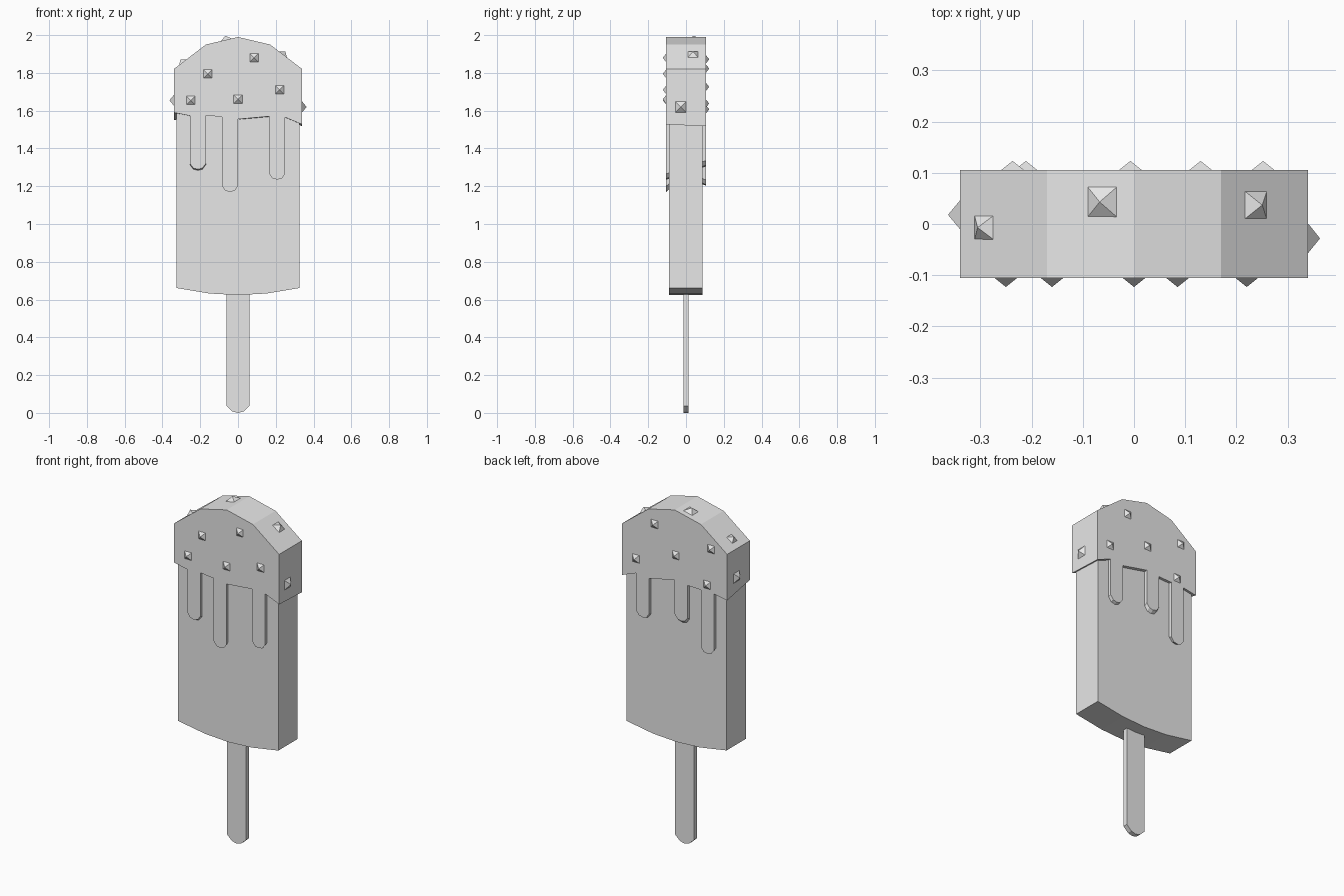
import bpy, bmesh
from mathutils import Vector, Matrix

cube = bpy.data.objects.get("Cube")
if cube:
    bpy.data.objects.remove(cube)

grey = bpy.data.materials.new("plain grey")
grey.use_nodes = True
COLOUR = (0.8, 0.8, 0.8, 1)
grey.diffuse_color = COLOUR
grey.node_tree.nodes["Principled BSDF"].inputs["Base Color"].default_value = COLOUR


def finish(name, bm):
    bmesh.ops.recalc_face_normals(bm, faces=bm.faces)
    mesh = bpy.data.meshes.new(name)
    bm.to_mesh(mesh)
    bm.free()
    mesh.materials.append(grey)
    obj = bpy.data.objects.new(name, mesh)
    bpy.context.collection.objects.link(obj)
    return obj


def loft(name, front, back, y0, y1):
    """Solid between two outlines in the xz plane with equal point counts."""
    bm = bmesh.new()
    a = [bm.verts.new((x, y0, z)) for x, z in front]
    b = [bm.verts.new((x, y1, z)) for x, z in back]
    bm.faces.new(a)
    bm.faces.new(b[::-1])
    for i in range(len(a)):
        j = (i + 1) % len(a)
        bm.faces.new((a[i], b[i], b[j], a[j]))
    return finish(name, bm)


def mirrored(half):
    """Outline from its right half, listed from the bottom centre upward."""
    return half + [(-x, z) for x, z in reversed(half) if x > 0]


# Stick and ice cream body
stick = mirrored([(0, 0), (0.03, 0.008), (0.061, 0.037), (0.061, 0.75)])
loft("stick", stick, stick, -0.014, 0.014)
body = mirrored([(0, 0.624), (0.15, 0.632), (0.325, 0.661), (0.325, 1.8)])
loft("ice_cream_body", body, body, -0.09, 0.088)

# Coating: arched top, and a lower edge with three drips on each face
ARCH = [(0.34, 1.82), (0.17, 1.95), (0, 1.99), (-0.17, 1.95), (-0.34, 1.82)]
DRIP_X = (-0.2125, -0.0425, 0.2075)
DRIP_END = [(-0.042, 0.03), (-0.024, 0.006), (0, 0), (0.024, 0.006), (0.042, 0.03)]


def coating_outline(left, right, drips):
    """Each drip is (root height left, root height right, tip height)."""
    pts = [(-0.34, left)]
    for x, (root_l, root_r, tip) in zip(DRIP_X, drips):
        pts.append((x - 0.042, root_l))
        pts += [(x + dx, tip + dz) for dx, dz in DRIP_END]
        pts.append((x + 0.042, root_r))
    return pts + [(0.34, right)] + ARCH


front = coating_outline(1.59, 1.527, [(1.573, 1.576, 1.29), (1.566, 1.555, 1.17),
                                      (1.57, 1.565, 1.235)])
back = coating_outline(1.55, 1.518, [(1.565, 1.567, 1.203), (1.57, 1.578, 1.35),
                                     (1.545, 1.553, 1.305)])
loft("coating", front, back, -0.105, 0.105)


# Nut pieces: small square pyramids sitting on the coating
def nut(name, pos, normal, width, height):
    bm = bmesh.new()
    n = Vector(normal).normalized()
    side = n.cross((0, 1, 0) if abs(n.y) < 0.5 else (0, 0, 1)).normalized()
    up = n.cross(side)
    base = [bm.verts.new(Vector(pos) + (side * u + up * v) * width / 2 - n * 0.002)
            for u, v in ((-1, -1), (1, -1), (1, 1), (-1, 1))]
    tip = bm.verts.new(Vector(pos) + n * height)
    bm.faces.new(base)
    for i in range(4):
        bm.faces.new((base[i], base[(i + 1) % 4], tip))
    finish(name, bm)


FRONT = [(-0.25, 1.655), (-0.16, 1.795), (0, 1.66), (0.085, 1.88), (0.22, 1.71)]
BACK = [(0.13, 1.872), (0.252, 1.638), (-0.007, 1.726), (-0.237, 1.823), (-0.211, 1.607)]
for i, (x, z) in enumerate(FRONT):
    nut(f"front_nut_{i + 1}", (x, -0.105, z), (0, -1, 0), 0.05, 0.018)
for i, (x, z) in enumerate(BACK):
    nut(f"back_nut_{i + 1}", (x, 0.105, z), (0, 1, 0), 0.05, 0.018)
nut("left_side_nut", (0.34, -0.028, 1.62), (1, 0, 0), 0.062, 0.023)
nut("right_side_nut", (-0.34, 0.018, 1.655), (-1, 0, 0), 0.06, 0.023)
nut("top_nut", (-0.062, 0.043, 1.975), (-0.23, 0, 0.97), 0.064, 0.022)
nut("right_slope_nut", (-0.293, -0.007, 1.856), (-0.61, 0, 0.79), 0.05, 0.02)
nut("left_slope_nut", (0.238, 0.037, 1.898), (0.61, 0, 0.79), 0.058, 0.02)
